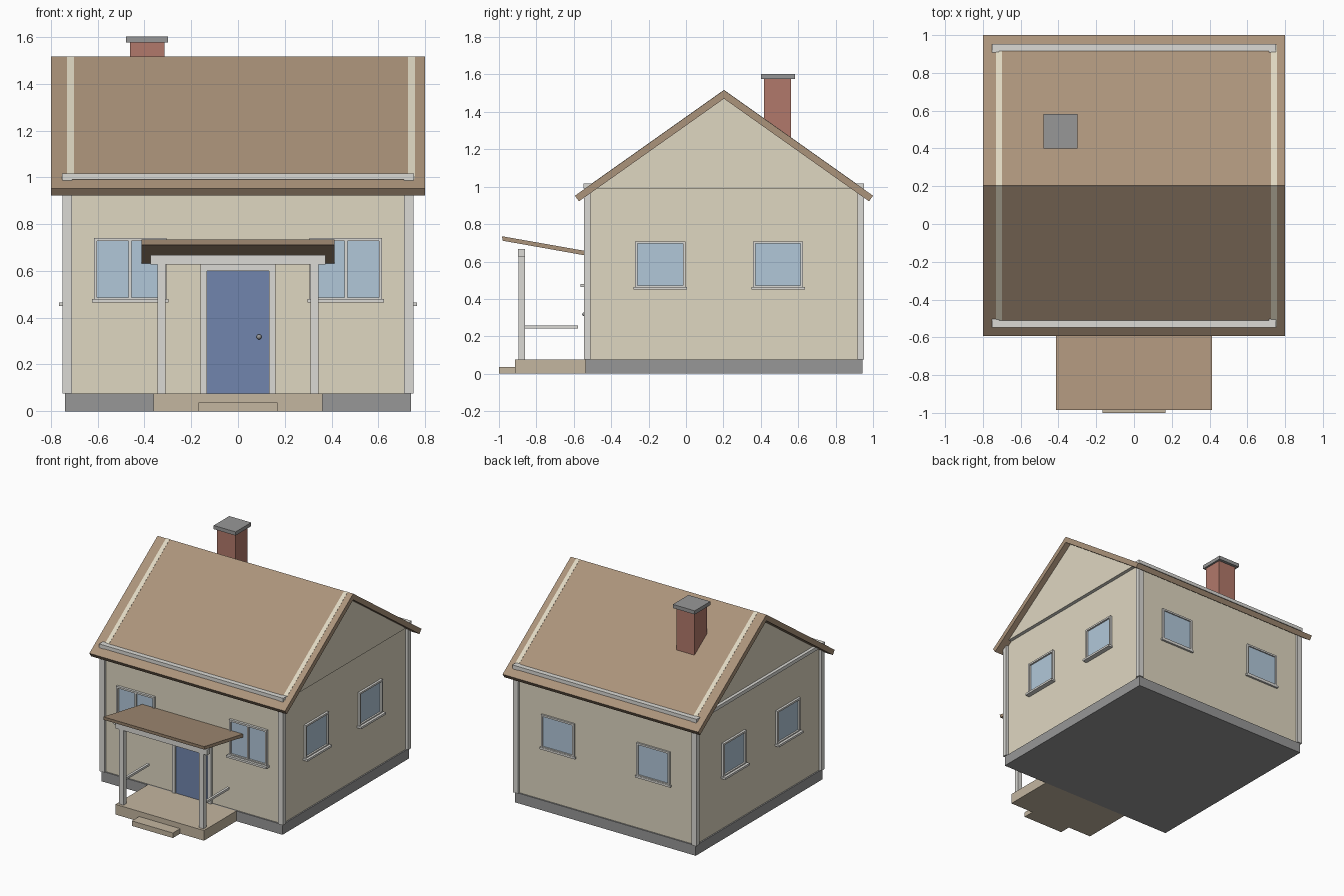
import bpy, bmesh, math

if "Cube" in bpy.data.objects:
    bpy.data.objects.remove(bpy.data.objects["Cube"])

CY = 0.203          # y of the ridge
WALL = 0.73         # half size of the wall block
S = 0.708           # roof slope


def mat(name, r, g, b):
    m = bpy.data.materials.new(name)
    m.diffuse_color = [((c / 255) ** 2.2) for c in (r, g, b)] + [1]
    m.use_nodes = True
    m.node_tree.nodes["Principled BSDF"].inputs["Base Color"].default_value = m.diffuse_color
    return m


CREAM = mat("cream_wall", 222, 214, 192)
ROOF = mat("brown_roof", 170, 146, 122)
TRIM = mat("light_trim", 218, 217, 212)
GLASS = mat("window_glass", 176, 198, 216)
DOOR = mat("blue_door", 112, 132, 172)
BRICK = mat("red_brick", 176, 120, 106)
STONE = mat("grey_stone", 150, 150, 150)
PORCH = mat("porch_stone", 194, 180, 158)


def finish(name, bm, m):
    bmesh.ops.recalc_face_normals(bm, faces=bm.faces)
    me = bpy.data.meshes.new(name)
    bm.to_mesh(me)
    bm.free()
    me.materials.append(m)
    ob = bpy.data.objects.new(name, me)
    bpy.context.collection.objects.link(ob)
    return ob


def box(name, x, y, z, m):
    """Box from (min, max) ranges."""
    bm = bmesh.new()
    bmesh.ops.create_cube(bm, size=1)
    for v in bm.verts:
        v.co = [r[0] if c < 0 else r[1] for c, r in zip(v.co, (x, y, z))]
    return finish(name, bm, m)


def prism(name, profile, x0, x1, m):
    """Extrude a (y, z) profile along x."""
    bm = bmesh.new()
    f = bm.faces.new([bm.verts.new((x0, y, z)) for y, z in profile])
    new = bmesh.ops.extrude_face_region(bm, geom=[f])["geom"]
    bmesh.ops.translate(bm, vec=(x1 - x0, 0, 0),
                        verts=[v for v in new if isinstance(v, bmesh.types.BMVert)])
    return finish(name, bm, m)


def window(name, side, c, hw, z0, z1, out, sill, panes=1):
    """Window on a wall; side is 'front', 'back', 'left' or 'right'."""
    d = {"front": (1, -1, CY), "back": (1, 1, CY), "left": (0, -1, 0), "right": (0, 1, 0)}
    axis, sgn, mid = d[side]

    def put(part, u0, u1, a, b, n0, n1, m):
        n = sorted((mid + sgn * n0, mid + sgn * n1))
        x, y = ((u0, u1), n) if axis else (n, (u0, u1))
        box(f"{name}_{part}", x, y, (a, b), m)

    t = 0.013
    for k, s in enumerate((-1, 1)):
        e = sorted((c + s * hw, c + s * (hw - t)))
        put(f"jamb_{k}", e[0], e[1], z0, z1, WALL - 0.01, out, TRIM)
    put("head", c - hw + t, c + hw - t, z1 - t, z1, WALL - 0.01, out, TRIM)
    put("bottom_rail", c - hw + t, c + hw - t, z0, z0 + 0.008, WALL - 0.01, out, TRIM)
    if panes == 2:
        put("mullion", c - 0.006, c + 0.006, z0, z1 - t, WALL - 0.01, out - 0.002, TRIM)
    put("glass", c - hw + t, c + hw - t, z0, z1 - t, WALL - 0.005, WALL + 0.004, GLASS)
    put("sill", c - hw - 0.009, c + hw + 0.009, z0 - 0.015, z0, WALL - 0.01, sill, TRIM)


# House body
box("foundation", (-0.74, 0.74), (CY - 0.74, CY + 0.74), (0, 0.075), STONE)
box("walls", (-WALL, WALL), (CY - WALL, CY + WALL), (0.075, 0.99), CREAM)
for i, sx in enumerate((-1, 1)):
    for j, sy in enumerate((-1, 1)):
        xs = sorted((sx * 0.71, sx * 0.75))
        ys = sorted((CY + sy * 0.713, CY + sy * 0.748))
        box(f"corner_post_{i}{j}", xs, ys, (0.075, 0.99), TRIM)

# Trim boards around the wall top
for n, s in (("front", -1), ("back", 1)):
    box(f"top_board_{n}", (-0.753, 0.753), sorted((CY + s * 0.713, CY + s * 0.75)),
        (0.99, 1.016), TRIM)
for n, s in (("left", -1), ("right", 1)):
    box(f"top_board_{n}", sorted((s * 0.715, s * 0.753)), (CY - 0.713, CY + 0.713),
        (0.99, 1.016), TRIM)

# Roof and gable walls, which show through as thin stripes
APEX, HALF, TH = 1.516, 0.797, 0.037
k = math.hypot(1, S)
eave = APEX - S * HALF
dy, dz = TH * S / k, TH / k
prism("roof", [(CY - HALF, eave), (CY, APEX), (CY + HALF, eave),
               (CY + HALF - dy, eave - dz), (CY, APEX - TH * k),
               (CY - HALF + dy, eave - dz)], -0.8, 0.8, ROOF)
for n, x0 in (("left", -0.73), ("right", 0.726)):
    prism(f"gable_{n}", [(CY - 0.745, 0.99), (CY + 0.745, 0.99), (CY, APEX + 0.0015)],
          x0, x0 + 0.03, CREAM)

# Chimney
box("chimney", (-0.462, -0.314), (0.417, 0.561), (1.15, 1.576), BRICK)
box("chimney_cap", (-0.479, -0.3), (0.4, 0.582), (1.576, 1.603), STONE)

# Windows
for n, s in (("left", -1), ("right", 1)):
    window(f"front_window_{n}", "front", s * 0.461, 0.155, 0.479, 0.74, 0.748, 0.766, 2)
    window(f"back_window_{n}", "back", s * 0.39, 0.135, 0.465, 0.708, 0.743, 0.745)
    for m, c in (("front", -0.138), ("back", 0.492)):
        window(f"{n}_window_{m}", n, c, 0.134, 0.465, 0.708, 0.747, 0.766)

# Door with frame and knob
FY = CY - WALL
box("door", (-0.133, 0.133), (FY - 0.01, FY + 0.01), (0.075, 0.6), DOOR)
for n, s in (("left", -1), ("right", 1)):
    box(f"door_jamb_{n}", sorted((s * 0.133, s * 0.16)), (FY - 0.018, FY + 0.01),
        (0.075, 0.6), TRIM)
box("door_head", (-0.16, 0.16), (FY - 0.018, FY + 0.01), (0.6, 0.627), TRIM)
bm = bmesh.new()
bmesh.ops.create_uvsphere(bm, u_segments=12, v_segments=8, radius=0.011)
bmesh.ops.translate(bm, verts=bm.verts, vec=(0.09, FY - 0.017, 0.318))
for f in bm.faces:
    f.smooth = True
finish("door_knob", bm, STONE)

# Porch
box("porch_slab", (-0.362, 0.362), (-0.915, -0.537), (0, 0.075), PORCH)
box("porch_step", (-0.168, 0.168), (-1.0, -0.915), (0, 0.037), PORCH)
for n, s in (("left", -1), ("right", 1)):
    box(f"porch_post_{n}", sorted((s * 0.309, s * 0.345)), (-0.895, -0.862),
        (0.075, 0.627), TRIM)
    box(f"porch_rail_{n}", sorted((s * 0.318, s * 0.336)), (-0.862, -0.577),
        (0.243, 0.259), TRIM)
box("porch_beam", (-0.375, 0.375), (-0.897, -0.86), (0.627, 0.667), TRIM)
prism("porch_canopy", [(-0.984, 0.735), (-0.53, 0.655), (-0.53, 0.631), (-0.98, 0.711)],
      -0.412, 0.412, ROOF)
